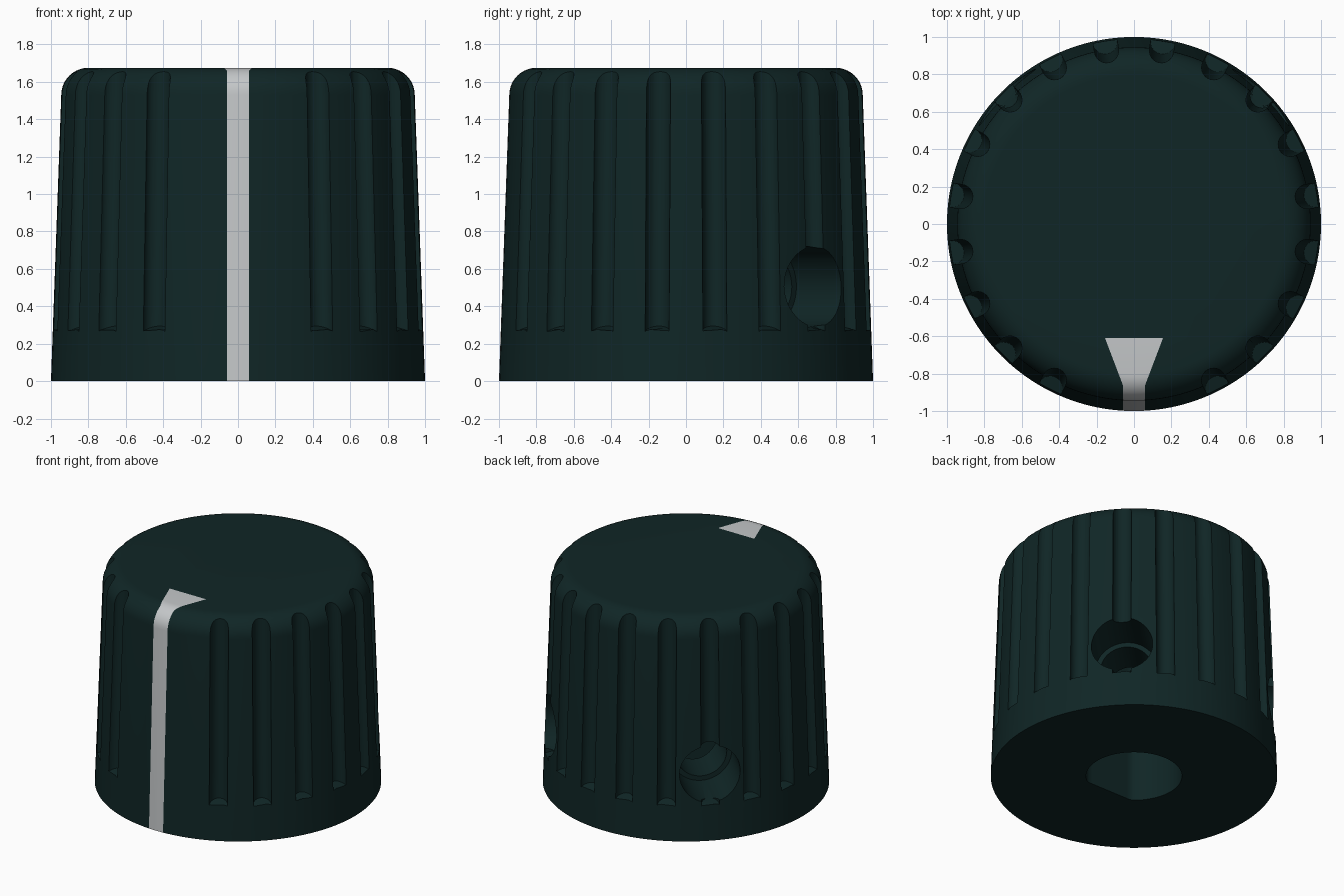
import bpy, bmesh
from math import sin, cos, pi, radians
from mathutils import Vector, Matrix

cube = bpy.data.objects.get("Cube")
if cube:
    bpy.data.objects.remove(cube, do_unlink=True)

HEIGHT, FILLET = 1.675, 0.145
STEM, HEAD = 0.06, 0.155            # half widths of the pointer
TIP, BACK, TAIL = -0.86, -0.61, -0.43


def material(name, colour):
    m = bpy.data.materials.new(name)
    m.use_nodes = True
    m.diffuse_color = (*colour, 1)
    bsdf = m.node_tree.nodes["Principled BSDF"]
    bsdf.inputs["Base Color"].default_value = (*colour, 1)
    bsdf.inputs["Roughness"].default_value = 0.6
    return m


dark = material("dark_green_plastic", (0.005, 0.019, 0.019))
pale = material("pale_grey_paint", (0.55, 0.57, 0.58))


def make_object(name, bm):
    bmesh.ops.recalc_face_normals(bm, faces=bm.faces)
    mesh = bpy.data.meshes.new(name)
    bm.to_mesh(mesh)
    bm.free()
    obj = bpy.data.objects.new(name, mesh)
    bpy.context.collection.objects.link(obj)
    mesh.materials.append(dark)
    return obj


def cylinder(bm, start, end, radius, segments):
    """Solid cylinder between two points; returns its vertices."""
    start, end = Vector(start), Vector(end)
    axis = end - start
    turn = axis.to_track_quat('Z', 'Y').to_matrix().to_4x4()
    return bmesh.ops.create_cone(
        bm, cap_ends=True, segments=segments, radius1=radius, radius2=radius,
        depth=axis.length, matrix=Matrix.Translation((start + end) / 2) @ turn)["verts"]


# Tapered body with a rounded top edge
bm = bmesh.new()
wall_top = HEIGHT - FILLET
profile = [(1, 0)]
for i in range(11):
    a = pi / 2 * i / 10
    profile.append((0.8 + FILLET * cos(a), wall_top + FILLET * sin(a)))
SIDES = 120
rings = [[bm.verts.new((r * cos(2 * pi * k / SIDES), r * sin(2 * pi * k / SIDES), z))
          for k in range(SIDES)] for r, z in profile]
for low, high in zip(rings, rings[1:]):
    for k in range(SIDES):
        n = (k + 1) % SIDES
        bm.faces.new((low[k], low[n], high[n], high[k]))
bm.faces.new(rings[0][::-1])
bm.faces.new(rings[-1])
bm.normal_update()

# Pointer outline cut into the front and top faces
slope = (HEAD - STEM) / (BACK - TIP)
cuts = [((0, TAIL, 0), (0, 1, 0)), ((0, BACK, 0), (0, 1, 0))]
for s in (-1, 1):
    cuts += [((s * STEM, 0, 0), (1, 0, 0)), ((s * STEM, TIP, 0), (s, -slope, 0))]
for point, normal in cuts:
    faces = [f for f in bm.faces if f.normal.z > -0.5
             and any(v.co.y < -0.4 and abs(v.co.x) < 0.25 for v in f.verts)]
    geom = set(faces)
    for f in faces:
        geom.update(f.edges, f.verts)
    bmesh.ops.bisect_plane(bm, geom=list(geom), plane_co=point, plane_no=normal, dist=1e-5)
for f in bm.faces:
    c = f.calc_center_median()
    half = STEM
    if TIP < c.y < BACK:
        half += (c.y - TIP) * slope
    f.material_index = int(f.normal.z > -0.5 and c.y < TAIL and abs(c.x) < half)
knob = make_object("knob_body", bm)
knob.data.materials.append(pale)

# Grip flutes: leaning round cutters with sloping lower ends
flutes = bmesh.new()
for i in range(1, 19):
    a = radians(-90 + 9 + 18 * i)
    out = Vector((cos(a), sin(a), 0))
    verts = cylinder(flutes, out * 0.985 + Vector((0, 0, 0.265)),
                     out * 0.933 + Vector((0, 0, 1.8)), 0.065, 24)
    for v in verts:
        if v.co.z < 1:
            v.co.z = 0.265 + 0.45 * max(0, 0.985 - v.co.dot(out))

# Shaft bore with a flat on the front side
bore = bmesh.new()
for v in cylinder(bore, (0, 0, -0.2), (0, 0, 1.2), 0.335, 64):
    v.co.y = max(v.co.y, -0.27)
bmesh.ops.remove_doubles(bore, verts=bore.verts, dist=1e-5)

# Stepped screw holes at the back
wide, narrow = bmesh.new(), bmesh.new()
for a in (45, 135):
    out = Vector((cos(radians(a)), sin(radians(a)), 0))
    up = Vector((0, 0, 0.505))
    cylinder(wide, out * 0.62 + up, out * 1.2 + up, 0.215, 48)
    cylinder(narrow, out * 0.2 + up, out * 0.8 + up, 0.18, 48)

cutters = []
for name, part in (("flute_cutter", flutes), ("bore_cutter", bore),
                   ("screw_hole_cutter", wide), ("screw_thread_cutter", narrow)):
    cutter = make_object(name, part)
    cutter.hide_render = True
    cutters.append(cutter)
    mod = knob.modifiers.new(name, 'BOOLEAN')
    mod.operation = 'DIFFERENCE'
    mod.solver = 'EXACT'
    mod.object = cutter

# Apply the cuts and smooth the shading
bpy.ops.object.select_all(action='DESELECT')
knob.select_set(True)
bpy.context.view_layer.objects.active = knob
for mod in list(knob.modifiers):
    bpy.ops.object.modifier_apply(modifier=mod.name)
for cutter in cutters:
    bpy.data.objects.remove(cutter, do_unlink=True)
bpy.ops.object.shade_smooth_by_angle(angle=radians(30))
